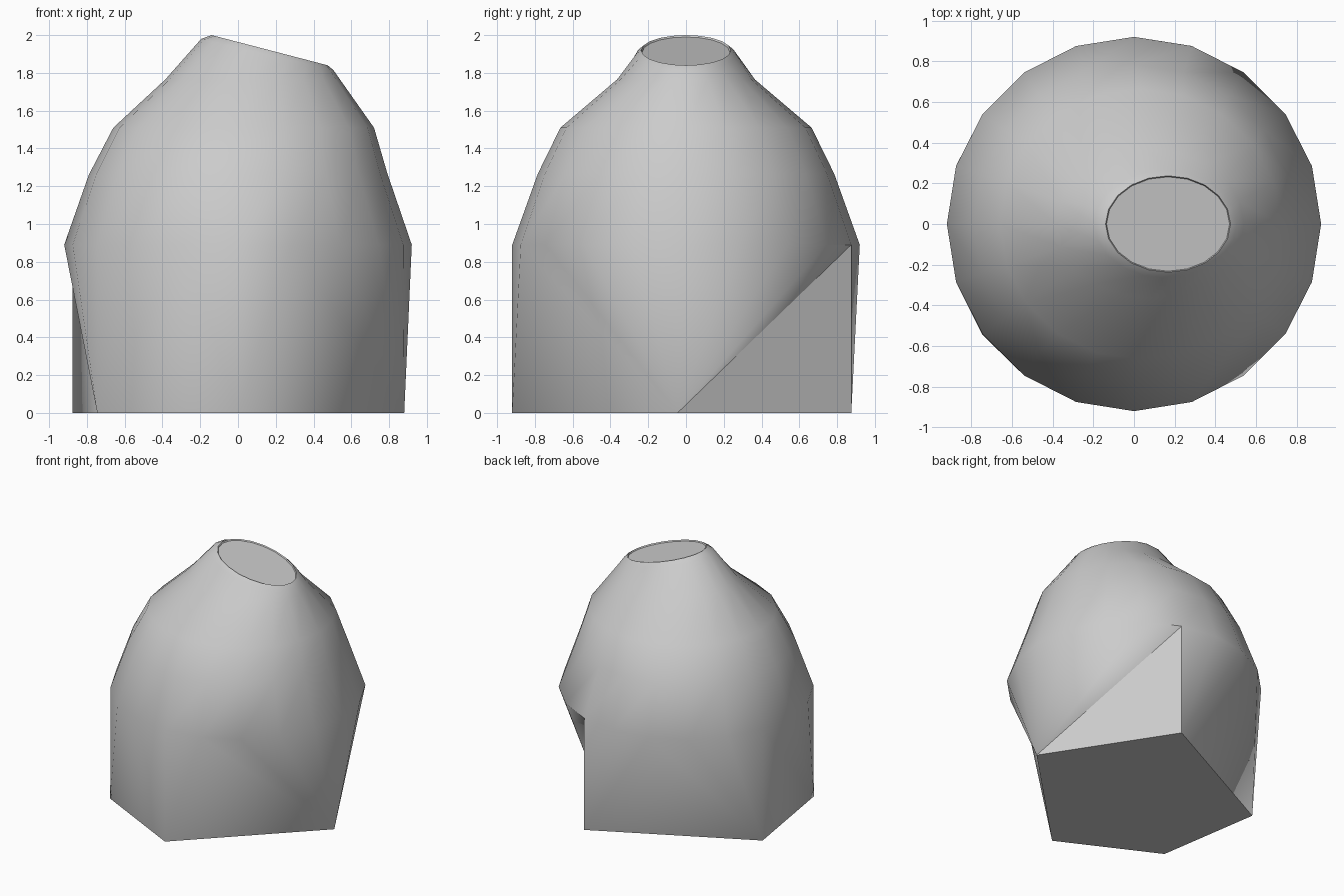
import bpy, bmesh
from math import cos, sin, pi, radians

if "Cube" in bpy.data.objects:
    bpy.data.objects.remove(bpy.data.objects["Cube"])

N = 20
bm = bmesh.new()


def ring(x0, x1, ry, z0, z1, cy=0.0):
    """Elliptical ring from x0 to x1 whose height runs from z0 (left) to z1 (right)."""
    cx, rx = (x0 + x1) / 2, (x1 - x0) / 2
    out = []
    for i in range(N):
        c, s = cos(2 * pi * i / N), sin(2 * pi * i / N)
        z = (z0 + z1) / 2 + (z1 - z0) / 2 * c
        out.append(bm.verts.new((cx + rx * c, cy + ry * s, z)))
    return out


# Shoulder, dome, neck and tilted rim
rings = [ring(*p) for p in (
    (-.92, .92, .92, .89, .89),
    (-.79, .79, .785, 1.26, 1.27),
    (-.66, .72, .665, 1.51, 1.51),
    (-.385, .54, .365, 1.765, 1.765),
    (-.195, .505, .265, 1.98, 1.815),
    (-.14, .475, .237, 2.0, 1.84),
    (-.135, .47, .232, 1.99, 1.83),
)]
for a, b in zip(rings, rings[1:]):
    for i in range(N):
        j = (i + 1) % N
        bm.faces.new((a[i], a[j], b[j], b[i]))
bm.faces.new(rings[-1])

# Five-cornered foot: position, then first and last shoulder vertex it fans to
foot = [
    ((.88, -.045), 16, 24),
    ((.285, .875), 4, 6),
    ((-.875, .285), 6, 9),
    ((-.745, -.545), 9, 14),
    ((0, -.92), 14, 16),
]
corners = [bm.verts.new((x, y, 0)) for (x, y), _, _ in foot]
shoulder = rings[0]
for k, (_, first, last) in enumerate(foot):
    for i in range(first, last):
        bm.faces.new((corners[k], shoulder[(i + 1) % N], shoulder[i % N]))
    bm.faces.new((corners[k], corners[(k + 1) % 5], shoulder[last % N]))
bm.faces.new(corners[::-1])

bmesh.ops.recalc_face_normals(bm, faces=bm.faces[:])
mesh = bpy.data.meshes.new("tapered_body")
bm.to_mesh(mesh)
bm.free()
body = bpy.data.objects.new("tapered_body", mesh)
bpy.context.collection.objects.link(body)

# Smooth sides, crisp foot and opening
bpy.context.view_layer.objects.active = body
body.select_set(True)
bpy.ops.object.shade_smooth_by_angle(angle=radians(40))
